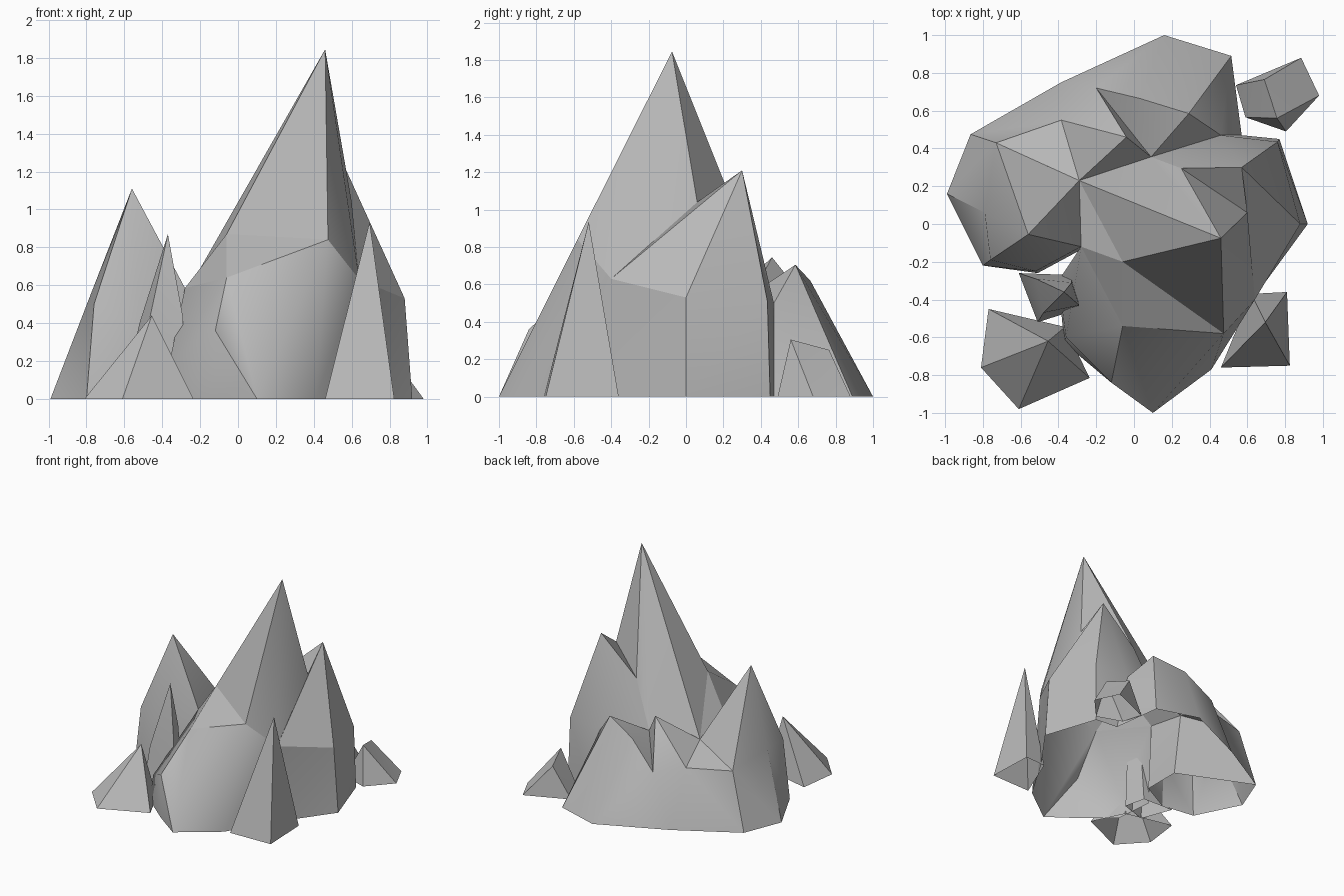
import bpy, bmesh, math
from mathutils import Vector

cube = bpy.data.objects.get("Cube")
if cube:
    bpy.data.objects.remove(cube, do_unlink=True)

# One stone colour for everything
stone = bpy.data.materials.new("grey stone")
stone.use_nodes = True
GREY = (0.5, 0.5, 0.5, 1)
stone.diffuse_color = GREY
shader = stone.node_tree.nodes["Principled BSDF"]
shader.inputs["Base Color"].default_value = GREY
shader.inputs["Roughness"].default_value = 0.9


def ground(*points):
    """Points on the ground from (x, y) pairs."""
    return [Vector((x, y, 0)) for x, y in points]


def build(name, *sheets, smooth=30):
    """Loft each pair of rows into faceted cliffs; repeated points make triangles."""
    bm = bmesh.new()
    cache = {}

    def vert(point):
        key = tuple(round(c, 4) for c in point)
        if key not in cache:
            cache[key] = bm.verts.new(point)
        return cache[key]

    for upper, lower in sheets:
        for i in range(len(upper) - 1):
            corners = (upper[i], lower[i], lower[i + 1], upper[i + 1])
            loop = list(dict.fromkeys(vert(p) for p in corners))
            if len(loop) > 2 and not bm.faces.get(loop):
                bm.faces.new(loop)
    bmesh.ops.triangulate(bm, faces=bm.faces[:])
    bmesh.ops.recalc_face_normals(bm, faces=bm.faces[:])
    bm.normal_update()
    if sum(f.normal.z * f.calc_area() for f in bm.faces) < 0:
        bmesh.ops.reverse_faces(bm, faces=bm.faces[:])
    mesh = bpy.data.meshes.new(name)
    bm.to_mesh(mesh)
    bm.free()
    mesh.materials.append(stone)
    obj = bpy.data.objects.new(name, mesh)
    bpy.context.collection.objects.link(obj)
    bpy.ops.object.select_all(action="DESELECT")
    obj.select_set(True)
    bpy.context.view_layer.objects.active = obj
    bpy.ops.object.shade_smooth_by_angle(angle=math.radians(smooth))


def closed(ring):
    return list(ring) + [ring[0]]


def fan(apex, ring):
    """Rows joining one apex to a row of points."""
    return [apex] * len(ring), ring


def peak(name, apex, ring, base):
    """A closed crag: apex, shoulder ring and ground ring."""
    ring, base = closed(ring), closed(base)
    build(name, fan(apex, ring), (ring, base))


# Summits
main_top = Vector((0.46, -0.075, 1.845))
east_top = Vector((0.57, 0.3, 1.21))
west_top = Vector((-0.56, -0.055, 1.11))

# Shoulder points shared by neighbouring crags
saddle = Vector((-0.29, 0.23, 0.53))
notch = Vector((-0.28, -0.12, 0.585))
ledge = Vector((-0.06, -0.2, 0.87))
ledge_low = Vector((-0.06, -0.54, 0.64))
brow = Vector((0.475, -0.58, 0.84))
side = Vector((0.64, -0.4, 0.63))
east_joint = Vector((0.6, 0.06, 1.04))
back_joint = Vector((0.25, 0.295, 0.92))
back_step = Vector((0.46, 0.47, 0.5))
valley = Vector((0.09, 0.355, 0.55))
west_back = Vector((-0.73, 0.43, 0.46))

# Main peak
build("main_peak", fan(main_top, closed(
    [saddle, ledge, brow, side, east_joint, back_joint, valley])))

# Ledge and front wall below the main peak
front_left = Vector((-0.36, -0.6, 0.2))
front_bump = Vector((-0.12, -0.84, 0.36))
gully, left_foot, bump_foot, front_foot, right_foot, side_foot = ground(
    (-0.4, -0.3), (-0.37, -0.63), (-0.12, -0.84), (0.1, -1), (0.41, -0.77), (0.65, -0.37))
build("front_ledge", fan(ledge, [saddle, notch, ledge_low, brow]), smooth=10)
build("front_wall",
      ([notch, notch, ledge_low, ledge_low, brow, brow, side],
       [gully, front_left, front_bump, front_foot, front_foot, right_foot, side_foot]),
      ([gully, front_left, front_bump, front_foot],
       [gully, left_foot, bump_foot, front_foot]), smooth=58)

# East peak, leaning on the main peak
east_corner = Vector((0.88, 0, 0.53))
east_back = Vector((0.76, 0.435, 0.51))
build("east_peak",
      fan(east_top, closed([side, east_corner, east_back, back_step, valley,
                            back_joint, east_joint])),
      ([side, east_corner, east_back, back_step],
       ground((0.65, -0.37), (0.92, 0), (0.77, 0.45), (0.57, 0.47))))

# West peak
peak("west_peak", west_top,
     [Vector((-0.79, 0.06, 0.52)), Vector((-0.76, -0.19, 0.5)), Vector((-0.52, -0.25, 0.4)),
      notch, saddle, west_back],
     ground((-0.99, 0.16), (-0.8, -0.22), (-0.51, -0.26), (-0.25, -0.12), (-0.25, 0.2),
            (-0.865, 0.475)))

# Back ridge with its cleft
west_crest = Vector((-0.385, 0.55, 0.44))
tooth = Vector((-0.04, 0.46, 0.745))
cleft = Vector((-0.2, 0.72, 0.42))
mid_crest = Vector((0.03, 0.665, 0.62))
back_crest = Vector((0.29, 0.585, 0.705))
foot = ground((-0.865, 0.475), (-0.385, 0.75), (0.16, 1), (0.515, 0.89), (0.57, 0.47))
build("back_ridge",
      fan(saddle, [west_back, west_crest, tooth, valley]),
      fan(valley, [tooth, cleft, mid_crest, back_crest, back_step]),
      fan(tooth, [west_crest, cleft]),
      ([west_back, west_crest, cleft, cleft, mid_crest, back_crest, back_crest, back_step],
       [foot[0], foot[1], foot[1], foot[2], foot[2], foot[2], foot[3], foot[4]]))

# Loose rocks around the foot
build("front_right_spire",
      fan(Vector((0.695, -0.52, 0.935)),
          closed(ground((0.46, -0.76), (0.825, -0.75), (0.81, -0.36), (0.62, -0.37)))))

build("front_left_rock",
      fan(Vector((-0.455, -0.62, 0.44)),
          closed(ground((-0.77, -0.45), (-0.81, -0.76), (-0.61, -0.98), (-0.235, -0.815),
                        (-0.365, -0.545)))))

peak("front_left_spire", Vector((-0.37, -0.36, 0.87)),
     [Vector((-0.52, -0.29, 0.4)), Vector((-0.48, -0.47, 0.36)),
      Vector((-0.29, -0.43, 0.43)), Vector((-0.33, -0.31, 0.5))],
     ground((-0.61, -0.26), (-0.51, -0.52), (-0.29, -0.45), (-0.33, -0.27)))

# Small back rock with a two-point crest
high, low = Vector((0.757, 0.56, 0.305)), Vector((0.69, 0.765, 0.25))
build("back_left_rock",
      ([high, high, high, low, low, high],
       closed(ground((0.59, 0.565), (0.805, 0.49), (0.98, 0.68), (0.885, 0.88),
                     (0.54, 0.735)))))
